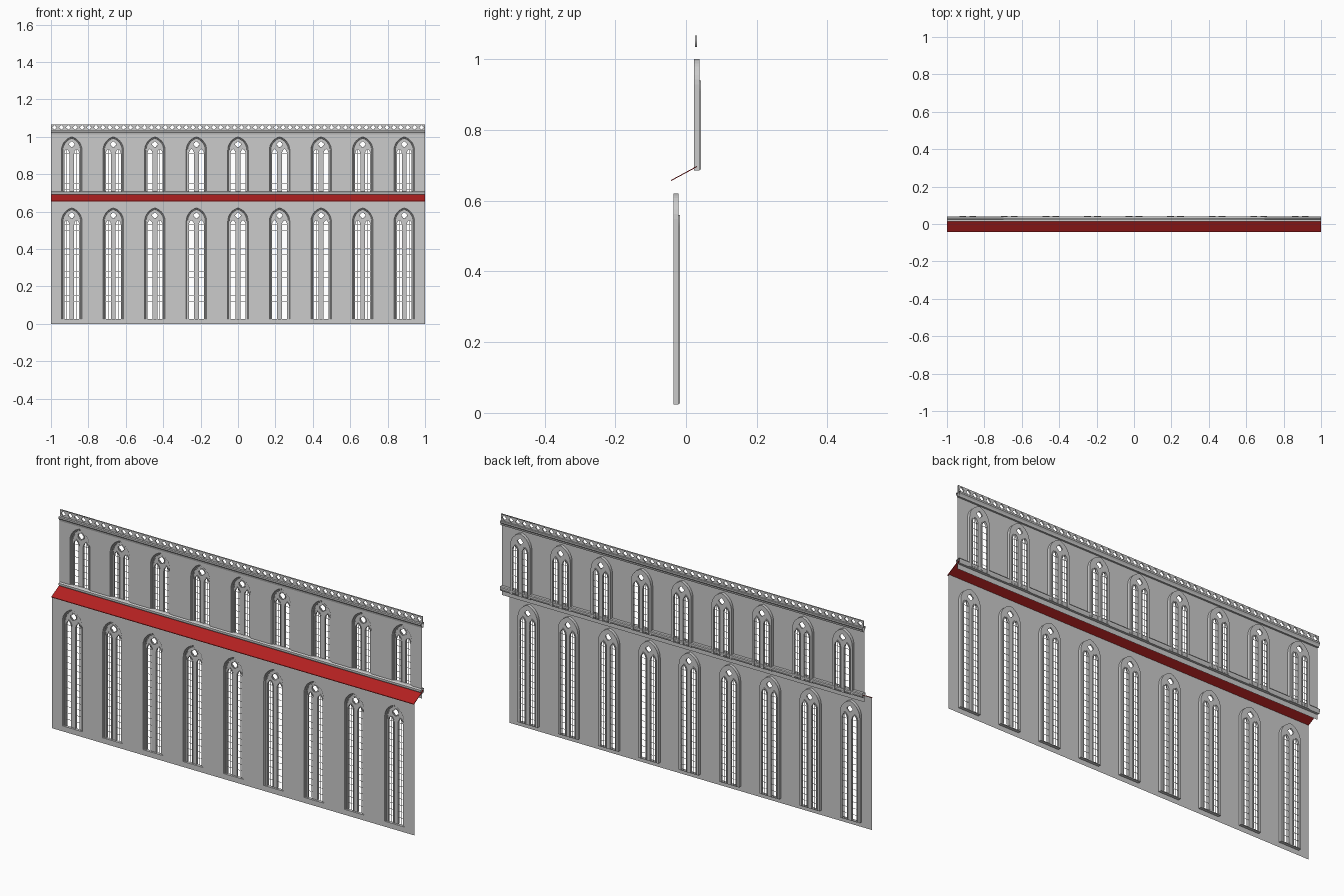
import bpy, bmesh, math
from mathutils import Matrix

if "Cube" in bpy.data.objects:
    bpy.data.objects.remove(bpy.data.objects["Cube"])

BAYS = 9
STEP = 2 / BAYS
HW, RISE = 0.055, 0.072          # outer window arch half width and rise


def link(name, me):
    ob = bpy.data.objects.new(name, me)
    bpy.context.collection.objects.link(ob)
    return ob


def repeat(ob):
    m = ob.modifiers.new("bays", 'ARRAY')
    m.count = BAYS
    m.use_relative_offset = False
    m.use_constant_offset = True
    m.constant_offset_displace = (STEP, 0, 0)
    return ob


def arch(hw, rise, cx, z0, spring, d=0.0, n=7):
    """Pointed arch outline inset by d, from right foot to left foot."""
    R = (hw * hw + rise * rise) / (2 * hw)
    c, r = R - hw, R - d
    top = math.acos(c / r)
    right = [(r * math.cos(top * i / n) - c, spring + r * math.sin(top * i / n))
             for i in range(n + 1)]
    right = [(hw - d, z0)] + right
    left = [(-x, z) for x, z in reversed(right[:-1])]
    return [(cx + x, z) for x, z in right + left]


def circle(cx, cz, r, n=16, lobe=0.0):
    return [(cx + (r + lobe * math.cos(4 * t)) * math.cos(t),
             cz + (r + lobe * math.cos(4 * t)) * math.sin(t))
            for t in (2 * math.pi * i / n for i in range(n))]


def rect(x0, x1, z0, z1):
    return [(x0, z0), (x1, z0), (x1, z1), (x0, z1)]


def plate(name, loops, y, depth=0.0):
    """Filled outline with holes standing in the xz plane."""
    cu = bpy.data.curves.new(name, 'CURVE')
    cu.dimensions, cu.fill_mode, cu.extrude = '2D', 'BOTH', depth / 2
    for pts in loops:
        s = cu.splines.new('POLY')
        s.points.add(len(pts) - 1)
        for p, (x, z) in zip(s.points, pts):
            p.co = (x, z, 0, 1)
        s.use_cyclic_u = True
    tmp = link(name + "_outline", cu)
    dg = bpy.context.evaluated_depsgraph_get()
    me = bpy.data.meshes.new_from_object(tmp.evaluated_get(dg))
    bpy.data.objects.remove(tmp)
    me.transform(Matrix.Translation((0, y + depth / 2, 0)) @ Matrix.Rotation(math.pi / 2, 4, 'X'))
    return link(name, me)


def loft(bm, rows, closed):
    """Skin rows of points; the row sequence itself always closes."""
    vs = [[bm.verts.new(p) for p in row] for row in rows]
    n = len(vs[0])
    for i in range(len(vs)):
        a, b = vs[i], vs[(i + 1) % len(vs)]
        for j in range(n if closed else n - 1):
            k = (j + 1) % n
            bm.faces.new((a[j], a[k], b[k], b[j]))


def box(bm, x0, x1, y0, y1, z0, z1):
    m = Matrix.Translation(((x0 + x1) / 2, (y0 + y1) / 2, (z0 + z1) / 2)) @ \
        Matrix.Diagonal((x1 - x0, y1 - y0, z1 - z0, 1))
    bmesh.ops.create_cube(bm, size=1, matrix=m)


def finish(name, bm):
    bmesh.ops.recalc_face_normals(bm, faces=bm.faces)
    me = bpy.data.meshes.new(name)
    bm.to_mesh(me)
    bm.free()
    return link(name, me)


def moulding(name, prof):
    """Closed yz profile run along the wall, with open ends."""
    bm = bmesh.new()
    loft(bm, [[(-1, y, z), (1, y, z)] for y, z in prof], False)
    return finish(name, bm)


def storey(name, y, zb, zt, sill, apex):
    spring = apex - RISE
    x0 = -1 + STEP / 2
    # flat wall with arched openings
    holes = [arch(HW, RISE, x0 + i * STEP, sill, spring) for i in range(BAYS)]
    plate(name + "_wall", [rect(-1, 1, zb, zt)] + holes, y)

    # stepped arch surround and sill
    bm = bmesh.new()
    prof = [(0, 0), (0.003, 0.004), (0.006, 0.004), (0.008, 0.008), (0.011, 0.008),
            (0.011, 0.015), (0, 0.015)]
    loft(bm, [[(x, y + dy, z) for x, z in arch(HW, RISE, x0, sill, spring, d)]
              for d, dy in prof], False)
    box(bm, x0 - HW, x0 + HW, y, y + 0.015, sill - 0.003, sill)
    repeat(finish(name + "_window_surround", bm))

    # tracery plate: two lancets under a round light
    lw, lr, ls = 0.0145, 0.026, spring - 0.018
    oz = spring + 0.032
    lights = [arch(lw, lr, x0 + s * 0.0265, sill, ls) for s in (-1, 1)]
    outer = arch(HW, RISE, x0, sill - 0.001, spring, 0.010)
    repeat(plate(name + "_tracery", [outer, circle(x0, oz, 0.014, 24, 0.002)] + lights,
                 y + 0.010, 0.005))

    # lancet and round light mouldings, lead bars
    bm = bmesh.new()
    for s in (-1, 1):
        cx = x0 + s * 0.0265
        loft(bm, [[(x, y + dy, z) for x, z in arch(lw, lr, cx, sill, ls, d)]
                  for d, dy in [(-0.0035, 0.008), (0.001, 0.008), (0.001, 0.019), (-0.0035, 0.019)]],
             False)
        box(bm, cx - 0.0007, cx + 0.0007, y + 0.015, y + 0.0165, sill, ls + lr)
        rows = int((ls - sill) / 0.03)
        for i in range(1, rows + 1):
            z = sill + (ls - sill) * i / rows
            box(bm, cx - lw, cx + lw, y + 0.015, y + 0.0165, z - 0.0007, z + 0.0007)
    loft(bm, [[(x, y + dy, z) for x, z in circle(x0, oz, r)]
              for r, dy in [(0.019, 0.008), (0.016, 0.007), (0.016, 0.015), (0.019, 0.015)]], True)
    repeat(finish(name + "_lancets", bm))


# Two storeys, the upper one set back
storey("lower", -0.036, 0.0, 0.661, 0.027, 0.62)
storey("upper", 0.023, 0.66, 1.035, 0.688, 1.0)

# String course above the lean-to roof, and top cornice
moulding("string_course", [(0.020, 0.685), (0.014, 0.697), (0.014, 0.704), (0.020, 0.708),
                           (0.036, 0.708), (0.039, 0.704), (0.039, 0.697), (0.034, 0.685)])
moulding("cornice", [(0.021, 1.012), (0.019, 1.020), (0.014, 1.027), (0.014, 1.035),
                     (0.039, 1.035), (0.039, 1.027), (0.034, 1.020), (0.032, 1.012)])

# Pierced balustrade
N = BAYS * 6
P = 2 / N
plate("balustrade", [rect(-1, 1, 1.034, 1.067)] +
      [circle(-1 + (i + 0.5) * P, 1.0505, 0.0105, 16, 0.002) for i in range(N)], 0.025, 0.006)

# Red lean-to roof
roof = moulding("lean_to_roof", [(-0.043, 0.655), (0.031, 0.695), (0.031, 0.698), (-0.043, 0.658)])
bm = bmesh.new()
bm.from_mesh(roof.data)
bmesh.ops.holes_fill(bm, edges=bm.edges)
bmesh.ops.recalc_face_normals(bm, faces=bm.faces)
bm.to_mesh(roof.data)
bm.free()
red = bpy.data.materials.new("roof_red")
red.diffuse_color = (0.45, 0.015, 0.015, 1)
red.use_nodes = True
red.node_tree.nodes["Principled BSDF"].inputs["Base Color"].default_value = red.diffuse_color
roof.data.materials.append(red)
